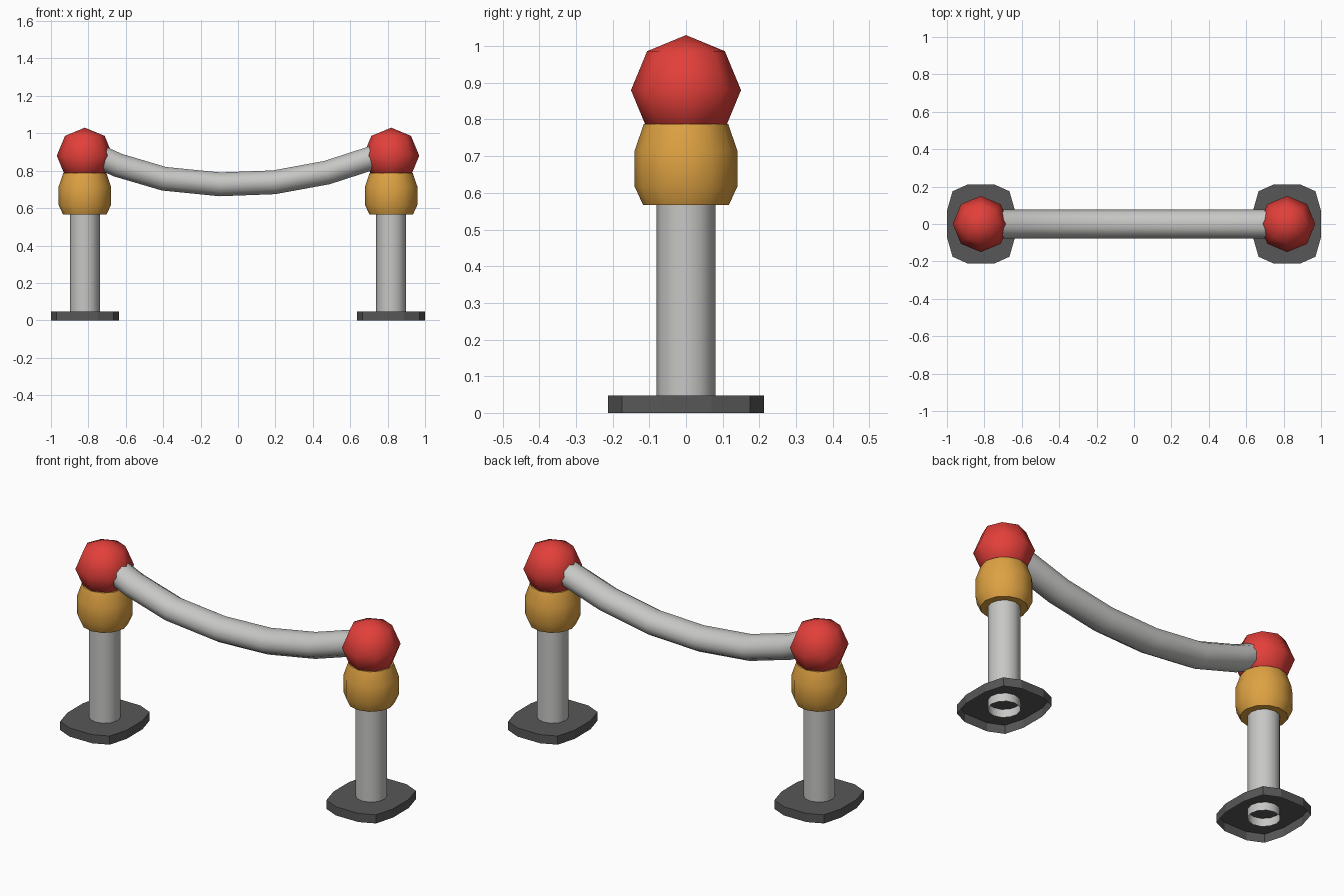
import bpy, bmesh, math
from mathutils import Vector

if "Cube" in bpy.data.objects:
    bpy.data.objects.remove(bpy.data.objects["Cube"])


def material(name, rgb):
    m = bpy.data.materials.new(name)
    m.diffuse_color = (*rgb, 1)
    m.use_nodes = True
    m.node_tree.nodes["Principled BSDF"].inputs["Base Color"].default_value = m.diffuse_color
    return m


RED = material("red", (0.77, 0.05, 0.042))
GOLD = material("gold", (0.73, 0.36, 0.055))
GREY = material("light grey", (0.57, 0.57, 0.56))
DARK = material("dark grey", (0.095, 0.095, 0.095))


def make(name, rings, mat, cap_start=False, cap_end=False, smooth=None):
    """Skin a list of equal-length point rings."""
    bm = bmesh.new()
    vs = [[bm.verts.new(p) for p in r] for r in rings]
    n = len(vs[0])
    for a, b in zip(vs, vs[1:]):
        for i in range(n):
            j = (i + 1) % n
            bm.faces.new((a[i], a[j], b[j], b[i]))
    if cap_start:
        bm.faces.new(vs[0][::-1])
    if cap_end:
        bm.faces.new(vs[-1])
    finish(name, bm, mat, smooth)


def finish(name, bm, mat, smooth):
    me = bpy.data.meshes.new(name)
    bm.to_mesh(me)
    bm.free()
    me.materials.append(mat)
    ob = bpy.data.objects.new(name, me)
    bpy.context.collection.objects.link(ob)
    if smooth:
        bpy.ops.object.select_all(action='DESELECT')
        ob.select_set(True)
        bpy.context.view_layer.objects.active = ob
        bpy.ops.object.shade_smooth_by_angle(angle=math.radians(smooth))


def lathe(x, profile, n):
    return [[(x + r * math.cos(math.tau * i / n), r * math.sin(math.tau * i / n), z)
             for i in range(n)] for r, z in profile]


for side, s in (("left", -1), ("right", 1)):
    x = 0.819 * s
    # foot plate: rounded outline, open underneath
    q = [(0.182, 0.07), (0.152, 0.175), (0.07, 0.212)]
    outline = (q + [(-a, b) for a, b in q[::-1]] + [(-a, -b) for a, b in q]
               + [(a, -b) for a, b in q[::-1]])
    make(side + "_foot_plate",
         [[(0.818 * s + a, b, z) for a, b in outline] for z in (0, 0.048)],
         DARK, cap_end=True)
    # hollow post
    make(side + "_post", lathe(x, [(0.08, 0.003), (0.08, 0.6)], 12), GREY, smooth=40)
    # collar
    make(side + "_collar",
         lathe(x, [(0.117, 0.567), (0.14, 0.617), (0.14, 0.715), (0.115, 0.788)], 12),
         GOLD, True, True, smooth=50)
    # ball
    bm = bmesh.new()
    bmesh.ops.create_uvsphere(bm, u_segments=8, v_segments=4, radius=0.15)
    bmesh.ops.translate(bm, vec=(x, 0, 0.88), verts=bm.verts)
    finish(side + "_ball", bm, RED, 60)

# sagging bar between the balls
path = [Vector(p) for p in ((-0.82, 0.91), (-0.64, 0.829), (-0.396, 0.757), (-0.096, 0.727),
                            (0.193, 0.738), (0.476, 0.79), (0.695, 0.861), (0.82, 0.91))]
rings = []
for k, p in enumerate(path):
    t = (path[min(k + 1, len(path) - 1)] - path[max(k - 1, 0)]).normalized()
    ring = []
    for i in range(10):
        a = math.tau * i / 10
        y, h = 0.077 * math.cos(a), 0.067 * math.sin(a)
        ring.append((p.x - t.y * h, y, p.y + t.x * h))
    rings.append(ring)
make("sagging_bar", rings, GREY, True, True, smooth=50)
